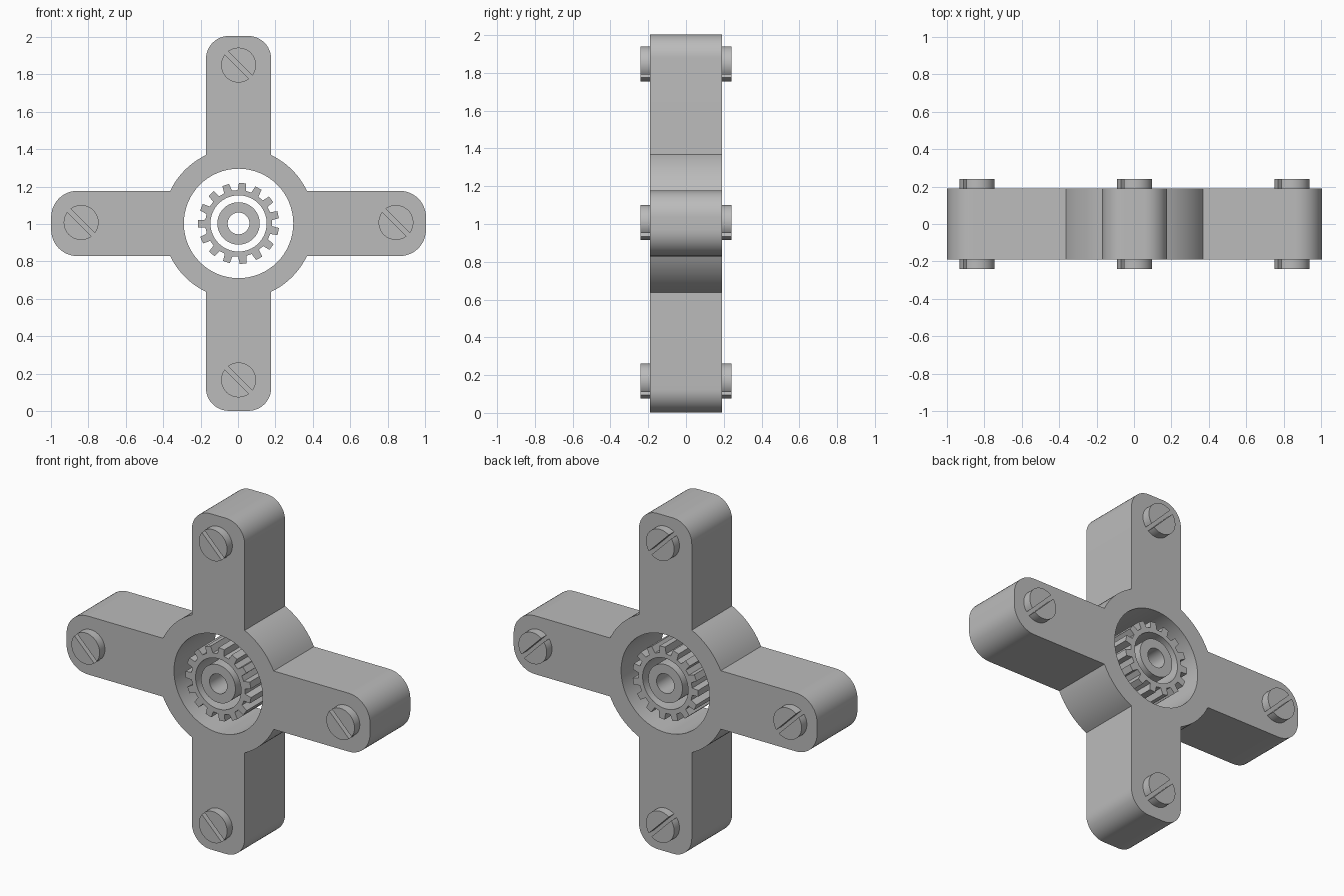
import bpy, bmesh, math
from math import sin, cos, pi, radians, sqrt, asin
from mathutils import Matrix, Vector

cube = bpy.data.objects.get("Cube")
if cube:
    bpy.data.objects.remove(cube)

grey = bpy.data.materials.new("plain_grey")
grey.use_nodes = True
colour = (0.5, 0.5, 0.5, 1)
grey.diffuse_color = colour
grey.node_tree.nodes["Principled BSDF"].inputs["Base Color"].default_value = colour

HALF = 0.19          # half thickness of the body
CENTRE = Vector((0, 0, 1))


def arc(r, a0, a1, n, cx=0, cy=0):
    return [(cx + r * cos(a0 + (a1 - a0) * i / n),
             cy + r * sin(a0 + (a1 - a0) * i / n)) for i in range(n + 1)]


def circle(r, n=64):
    return arc(r, 0, 2 * pi, n)[:-1]


def plate(name, loops, y0, y1, offset=(0, 0)):
    """Fill closed outlines (with holes) in the x-z plane and extrude along y."""
    bm = bmesh.new()
    edges = []
    for loop in loops:
        vs = [bm.verts.new((x + offset[0], y0, z + offset[1])) for x, z in loop]
        edges += [bm.edges.new((v, vs[i - 1])) for i, v in enumerate(vs)]
    bmesh.ops.triangle_fill(bm, edges=edges, use_beauty=True, normal=(0, -1, 0))
    back = bmesh.ops.extrude_face_region(bm, geom=bm.faces[:], use_keep_orig=True)
    moved = [g for g in back["geom"] if isinstance(g, bmesh.types.BMVert)]
    bmesh.ops.translate(bm, verts=moved, vec=(0, y1 - y0, 0))
    bmesh.ops.recalc_face_normals(bm, faces=bm.faces[:])
    mesh = bpy.data.meshes.new(name)
    bm.to_mesh(mesh)
    bm.free()
    mesh.materials.append(grey)
    ob = bpy.data.objects.new(name, mesh)
    ob.location = CENTRE
    bpy.context.collection.objects.link(ob)
    bpy.ops.object.select_all(action='DESELECT')
    ob.select_set(True)
    bpy.context.view_layer.objects.active = ob
    bpy.ops.object.shade_smooth_by_angle(angle=radians(30))
    return ob


# Cross-shaped body: four round-cornered arms joined by ring arcs
ring, width = 0.404, 0.174
join = asin(width / ring)
outline = []
for k in range(4):
    r = 0.14 if k % 2 == 0 else 0.122
    arm = [(ring * cos(join), -width)]
    arm += arc(r, -pi / 2, 0, 12, 1 - r, -width + r)
    arm += arc(r, 0, pi / 2, 12, 1 - r, width - r)
    arm += arc(ring, join, pi / 2 - join, 12)[:-1]
    turn = Matrix.Rotation(k * pi / 2, 2)
    outline += [tuple(turn @ Vector(p)) for p in arm]
plate("cross_body", [outline, circle(0.292)], -HALF, HALF, (0.003, 0.003))

# Toothed ring floating in the central hole
teeth = 15
gear = []
for k in range(teeth):
    a = radians(84.5) + k * 2 * pi / teeth
    for r, d in ((0.178, -7), (0.217, -5), (0.217, 5), (0.178, 7)):
        gear.append((r * cos(a + radians(d)), r * sin(a + radians(d))))
plate("gear_ring", [gear, circle(0.15)], -HALF, HALF, (0.003, 0.003))

# Inner hub sleeve
plate("hub_sleeve", [circle(0.113), circle(0.058)], -HALF, HALF, (0.003, 0.003))

# Slotted screw heads, two half discs each, on both faces of every arm
head, slot = 0.093, 0.012
cut = asin(slot / head)
for k, arm_name in enumerate(("left", "top", "right", "bottom")):
    a = k * pi / 2
    spot = (0.84 * cos(a) + 0.003, 0.84 * sin(a) + 0.008)
    for side, sign in (("front", -1), ("back", 1)):
        for half in range(2):
            start = -pi / 4 + half * pi
            disc = arc(head, start + cut, start + pi - cut, 24)
            y0, y1 = sorted((sign * (HALF - 0.01), sign * 0.24))
            plate(f"{arm_name}_{side}_screw_half_{half + 1}", [disc], y0, y1, spot)
